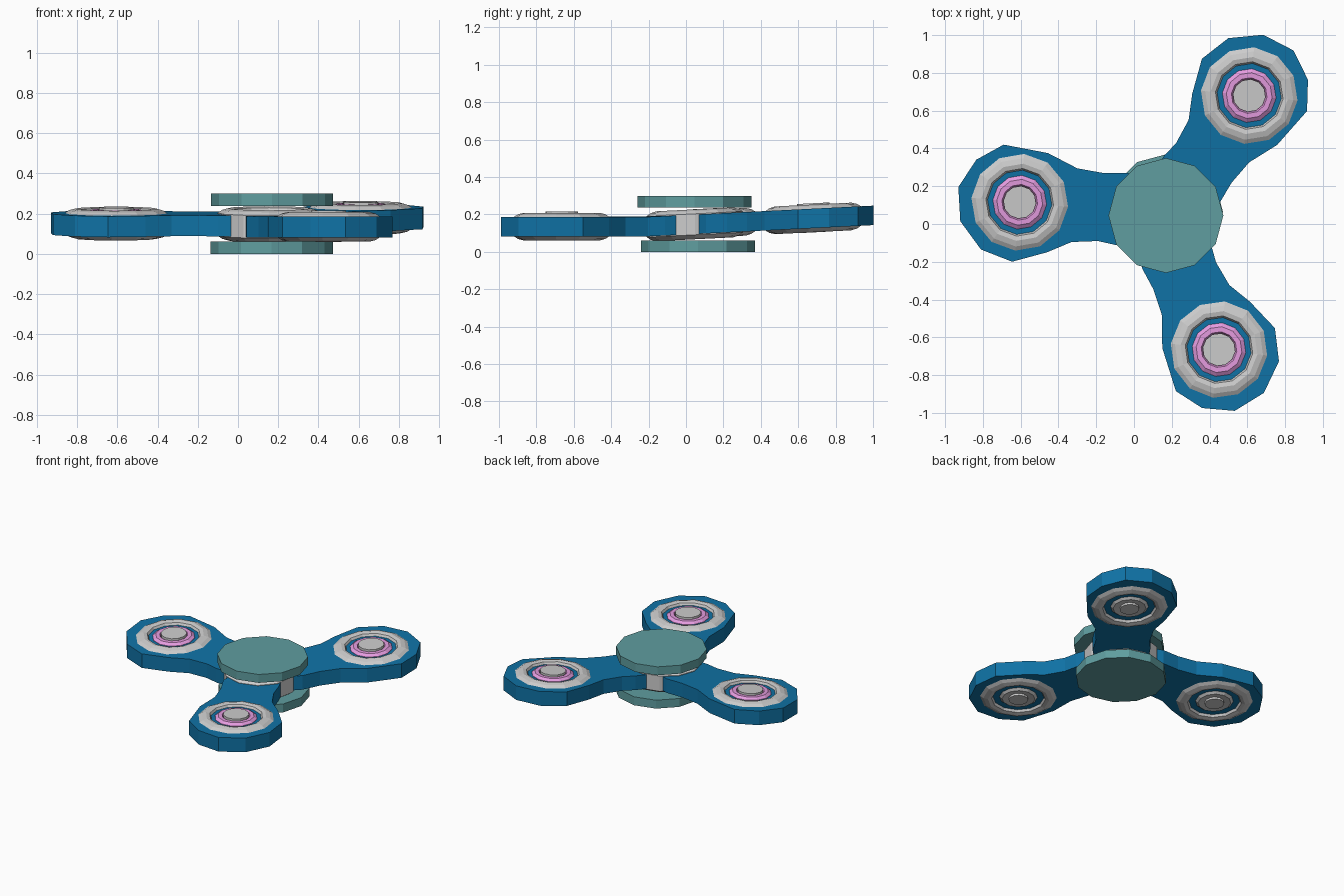
import bpy, bmesh
from math import sin, cos, pi, radians
from mathutils import Vector

if "Cube" in bpy.data.objects:
    bpy.data.objects.remove(bpy.data.objects["Cube"])


def material(name, rgb):
    m = bpy.data.materials.new(name)
    m.diffuse_color = (*rgb, 1)
    m.use_nodes = True
    m.node_tree.nodes["Principled BSDF"].inputs["Base Color"].default_value = m.diffuse_color
    return m


BLUE = material("blue", (0.005, 0.17, 0.38))
TEAL = material("teal", (0.115, 0.34, 0.35))
PINK = material("pink", (0.78, 0.33, 0.74))

HUB = Vector((0.155, 0.047))
ARMS = [("left", 174.7, (-0.605, 0.115)),
        ("front", 293.0, (0.45, -0.665)),
        ("rear", 54.1, (0.61, 0.68))]


def mid_z(y):
    """Height of the gently bent middle plane of the spinner."""
    return 0.145 + 0.05 * max(y, -0.2)


def finish(bm, name, mat=None):
    bmesh.ops.recalc_face_normals(bm, faces=bm.faces)
    mesh = bpy.data.meshes.new(name)
    bm.to_mesh(mesh)
    bm.free()
    ob = bpy.data.objects.new(name, mesh)
    bpy.context.collection.objects.link(ob)
    if mat:
        mesh.materials.append(mat)
    return ob


def lathe(name, centre, profile, mat=None, closed=True, n=12, turn=0.0, follow=True):
    """Revolve (radius, height) points; open profiles get capped ends."""
    bm = bmesh.new()
    rings = []
    for r, h in profile:
        ring = []
        for i in range(n):
            a = turn + 2 * pi * i / n
            x, y = centre[0] + r * cos(a), centre[1] + r * sin(a)
            ring.append(bm.verts.new((x, y, h + (mid_z(y) if follow else 0))))
        rings.append(ring)
    for k in range(len(rings) if closed else len(rings) - 1):
        a, b = rings[k], rings[(k + 1) % len(rings)]
        for i in range(n):
            j = (i + 1) % n
            bm.faces.new((a[i], a[j], b[j], b[i]))
    if not closed:
        bm.faces.new(rings[0])
        bm.faces.new(rings[-1])
    return finish(bm, name, mat)


# three-armed body: one arm outline (along, across) repeated round the hub
ARM = [(-.558, .207), (-.429, .195), (-.287, .207), (-.125, .273), (.113, .296),
       (.25, .203), (.331, .05), (.304, -.129), (.181, -.268), (.011, -.317),
       (-.169, -.25), (-.293, -.184), (-.432, -.166), (-.524, -.178)]
bm = bmesh.new()
layers = []
for h in (-0.052, 0.052):
    outline, core = [], []
    for _, deg, c in ARMS:
        a = radians(deg)
        d, p = Vector((cos(a), sin(a))), Vector((sin(a), -cos(a)))
        pts = [Vector(c) + d * u + p * v for u, v in ARM]
        notch = HUB + 0.2 * Vector((cos(a + pi / 3), sin(a + pi / 3)))
        vs = [bm.verts.new((q.x, q.y, mid_z(q.y) + h)) for q in pts + [notch]]
        bm.faces.new(vs[:-1])
        outline += vs
        core += [vs[0], vs[-2], vs[-1]]
    bm.faces.new(core)
    layers.append(outline)
lo, hi = layers
for i in range(len(lo)):
    j = (i + 1) % len(lo)
    bm.faces.new((lo[i], lo[j], hi[j], hi[i]))
finish(bm, "spinner_body", BLUE)

# bearing ring section, symmetric above and below the middle plane
half = [(.167, .045), (.18, .068), (.205, .074), (.235, .066), (.257, .052)]
RING = half + [(r, -h) for r, h in reversed(half)]

# weights in the three arm ends
for name, deg, c in ARMS:
    t = radians(deg)
    lathe(name + "_outer_ring", c, RING, turn=t)
    lathe(name + "_inner_ring", c,
          [(.08, .04), (.095, .07), (.122, .07), (.143, .055), (.143, .03), (.08, .03)],
          PINK, turn=t)
    lathe(name + "_lower_ring", c,
          [(.06, -.04), (.06, -.06), (.11, -.066), (.13, -.05), (.13, -.03), (.06, -.03)],
          turn=t)
    lathe(name + "_pin", c, [(.065, -.075), (.065, 0), (.087, 0), (.087, .081)],
          closed=False, turn=t)

# central bearing and the finger caps above and below it
lathe("hub_ring", HUB, [(r, h * 1.08) for r, h in RING])
lathe("hub_core", HUB, [(.14, -.075), (.14, .06)], closed=False)
lathe("lower_cap", (0.167, 0.064), [(.304, 0), (.304, .062)], TEAL,
      closed=False, follow=False)
lathe("upper_cap", (0.169, 0.045), [(.304, .238), (.304, .30)], TEAL,
      closed=False, follow=False)
